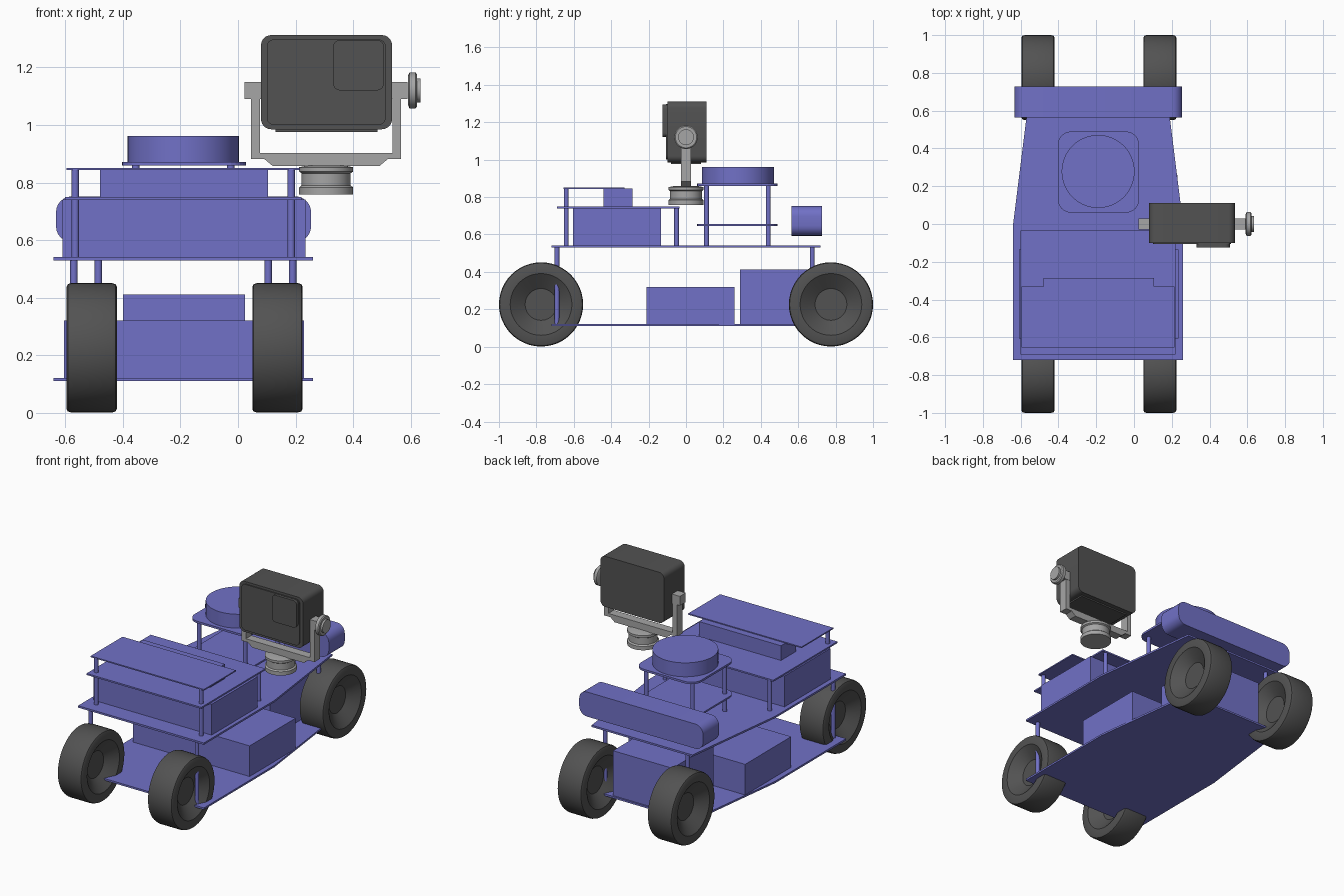
import bpy, bmesh, math
from mathutils import Matrix, Vector

cube = bpy.data.objects.get("Cube")
if cube:
    bpy.data.objects.remove(cube, do_unlink=True)


def material(name, r, g, b):
    m = bpy.data.materials.new(name)
    m.use_nodes = True
    m.diffuse_color = (r, g, b, 1)
    m.node_tree.nodes["Principled BSDF"].inputs["Base Color"].default_value = (r, g, b, 1)
    return m


BLUE = material("chassis blue", 0.165, 0.165, 0.57)
DARK = material("dark rubber grey", 0.085, 0.085, 0.085)
GREY = material("metal grey", 0.38, 0.38, 0.38)
MID = -0.19  # centre line of the chassis


def finish(name, bm, mat, smooth=False):
    bmesh.ops.recalc_face_normals(bm, faces=bm.faces)
    mesh = bpy.data.meshes.new(name)
    bm.to_mesh(mesh)
    bm.free()
    mesh.materials.append(mat)
    ob = bpy.data.objects.new(name, mesh)
    bpy.context.collection.objects.link(ob)
    if smooth:
        bpy.ops.object.select_all(action="DESELECT")
        ob.select_set(True)
        bpy.context.view_layer.objects.active = ob
        bpy.ops.object.shade_smooth_by_angle(angle=math.radians(35))
    return ob


def box(name, x, y, z, mat=BLUE):
    bm = bmesh.new()
    bmesh.ops.create_cube(bm, size=1)
    for v in bm.verts:
        v.co = [lo + (c + 0.5) * (hi - lo) for c, (lo, hi) in zip(v.co, (x, y, z))]
    return finish(name, bm, mat)


def prism(name, outline, axis, lo, hi, mat=BLUE, smooth=False):
    """Extrude a flat outline along z (outline is x, y) or y (outline is x, z)."""
    bm = bmesh.new()
    place = (lambda p: (p[0], p[1], lo)) if axis == "z" else (lambda p: (p[0], lo, p[1]))
    face = bm.faces.new([bm.verts.new(place(p)) for p in outline])
    ext = bmesh.ops.extrude_face_region(bm, geom=[face])["geom"]
    step = Vector((0, 0, hi - lo)) if axis == "z" else Vector((0, hi - lo, 0))
    bmesh.ops.translate(bm, verts=[g for g in ext if isinstance(g, bmesh.types.BMVert)], vec=step)
    return finish(name, bm, mat, smooth)


def rounded(a, b, r, n=6):
    """Rounded rectangle outline spanning the ranges a and b."""
    pts = []
    corners = [(a[1] - r, b[1] - r), (a[0] + r, b[1] - r), (a[0] + r, b[0] + r), (a[1] - r, b[0] + r)]
    for q, (cx, cy) in enumerate(corners):
        for i in range(n + 1):
            t = math.pi / 2 * (q + i / n)
            pts.append((cx + r * math.cos(t), cy + r * math.sin(t)))
    return pts


def lathe(name, profile, centre, axis="Z", mat=BLUE, steps=48):
    """Spin (radius, height) points about an axis through centre."""
    bm = bmesh.new()
    verts = [bm.verts.new((r, 0, h)) for r, h in profile]
    edges = [bm.edges.new(pair) for pair in zip(verts, verts[1:])]
    bmesh.ops.spin(bm, geom=verts + edges, cent=(0, 0, 0), axis=(0, 0, 1),
                   angle=math.tau, steps=steps)
    bmesh.ops.remove_doubles(bm, verts=bm.verts, dist=0.0002)
    if axis == "X":
        bmesh.ops.rotate(bm, verts=bm.verts, matrix=Matrix.Rotation(math.pi / 2, 3, "Y"))
    bmesh.ops.translate(bm, verts=bm.verts, vec=centre)
    return finish(name, bm, mat, True)


def post(name, x, y, z0, z1, r=0.013):
    lathe(name, [(0, z0), (r, z0), (r, z1), (0, z1)], (x, y, 0), steps=16)


# Tapered lower and upper decks
half = [(0.45, -0.72), (0.45, 0), (0.36, 0.72)]
deck = [(MID + x, y) for x, y in half] + [(MID - x, y) for x, y in reversed(half)]
prism("lower_deck", deck, "z", 0.11, 0.122)
prism("upper_deck", deck, "z", 0.53, 0.542)

# Wheels: rounded tread with a conical dish on both sides
side = [(0, 0.03), (0.085, 0.03), (0.165, 0.0875), (0.212, 0.0875), (0.221, 0.083), (0.225, 0.07)]
tyre = side + [(r, -h) for r, h in reversed(side)]
for end, y in (("front", -0.775), ("rear", 0.775)):
    for hand, x in (("left", 0.137), ("right", -0.508)):
        lathe(f"{end}_{hand}_wheel", tyre, (x, y, 0.226), "X", DARK)

# Standoff posts on each side of the centre line
for hand, s in (("left", 1), ("right", -1)):
    post(f"{hand}_front_deck_post", MID + s * 0.38, -0.69, 0.12, 0.53)
    post(f"{hand}_rear_deck_post", MID + s * 0.295, 0.675, 0.12, 0.53)
    post(f"{hand}_front_shelf_post", MID + s * 0.375, -0.64, 0.54, 0.845)
    post(f"{hand}_rear_shelf_post", MID + s * 0.375, -0.05, 0.54, 0.74)
    for end, y in (("front", 0.11), ("rear", 0.44)):
        post(f"{hand}_{end}_tower_post", MID + s * 0.165, y, 0.54, 0.86)

# Equipment boxes and shelves
box("battery_box", (-0.605, 0.23), (-0.21, 0.26), (0.12, 0.32))
box("rear_lower_box", (-0.4, 0.025), (0.29, 0.71), (0.12, 0.412))
box("computer_box", (-0.61, 0.235), (-0.605, -0.135), (0.54, 0.741))
box("computer_shelf", (-0.6, 0.22), (-0.69, -0.035), (0.74, 0.75))
box("small_box", (-0.48, 0.105), (-0.44, -0.285), (0.75, 0.845))
box("top_panel", (-0.595, 0.215), (-0.655, -0.33), (0.843, 0.851))

# Scanner tower
plate = rounded((-0.403, 0.027), (0.06, 0.49), 0.07)
prism("tower_lower_plate", plate, "z", 0.645, 0.656)
prism("tower_upper_plate", plate, "z", 0.859, 0.872)
lathe("scanner_disc", [(0, 0.87), (0.193, 0.87), (0.193, 0.962), (0, 0.962)],
      (MID, 0.278, 0), steps=64)

# Rounded sensor bar at the back
prism("sensor_bar", rounded((-0.632, 0.254), (0.593, 0.752), 0.055), "y", 0.565, 0.728, BLUE, True)

# Camera
prism("camera_body", rounded((0.08, 0.535), (0.985, 1.312), 0.035), "y", -0.1, 0.11, DARK, True)
prism("camera_front_panel", rounded((0.1, 0.513), (1.0, 1.297), 0.025), "y", -0.107, -0.1, DARK, True)
prism("camera_lens_cover", rounded((0.33, 0.507), (1.12, 1.295), 0.025), "y", -0.125, -0.1, DARK, True)
box("camera_foot", (0.13, 0.485), (-0.08, 0.08), (0.976, 0.987), DARK)

# Camera yoke with pivot blocks
CX = 0.306
yoke = [(0.26, 1.12), (0.26, 0.882), (0.215, 0.882), (0.185, 0.857)]
inner = [(0.205, 0.902), (0.23, 0.902), (0.23, 1.12)]
outline = ([(CX + x, z) for x, z in yoke] + [(CX - x, z) for x, z in reversed(yoke)]
           + [(CX - x, z) for x, z in reversed(inner)] + [(CX + x, z) for x, z in inner])
prism("yoke", outline, "y", -0.028, 0.028, GREY)
for hand, s in (("left", 1), ("right", -1)):
    ends = sorted((CX + s * 0.226, CX + s * 0.283))
    box(f"{hand}_pivot_block", ends, (-0.03, 0.03), (1.09, 1.15), GREY)

# Clamp knob and swivel base
lathe("clamp_knob", [(0, 0), (0.05, 0), (0.063, 0.006), (0.063, 0.026), (0.057, 0.031),
                     (0.042, 0.031), (0.042, 0.044), (0, 0.044)], (0.59, 0, 1.12), "X", GREY)
lathe("swivel_base", [(0, 0.758), (0.094, 0.758), (0.094, 0.783), (0.085, 0.79), (0.085, 0.832),
                      (0.094, 0.838), (0.094, 0.853), (0.06, 0.86), (0, 0.86)], (CX, 0, 0), "Z", GREY)
